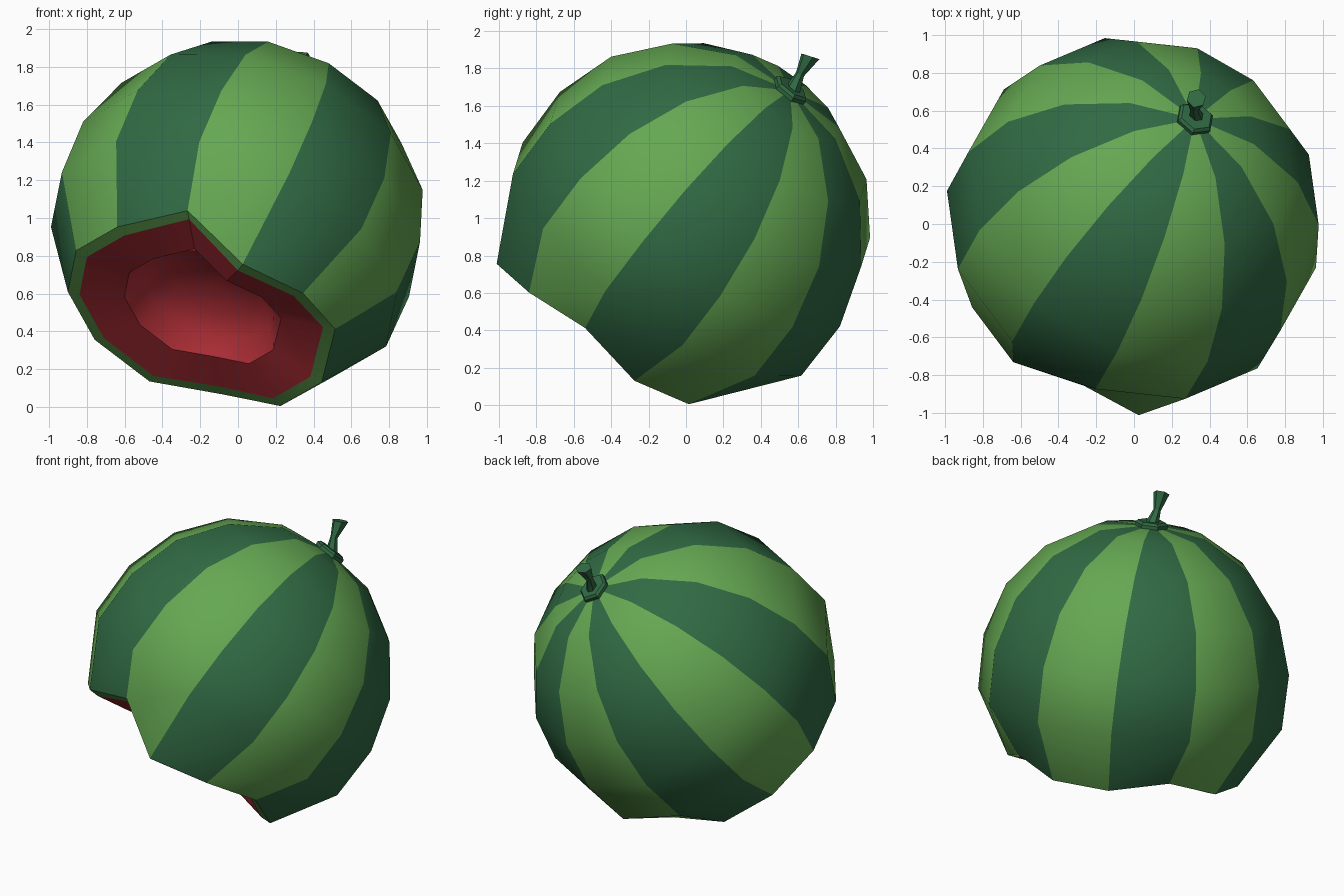
import bpy, bmesh, math
from mathutils import Vector

if "Cube" in bpy.data.objects:
    bpy.data.objects.remove(bpy.data.objects["Cube"])

CENTRE = Vector((0, 0, 0.95))
AXIS = Vector((0.33, 0.57, 0.75)).normalized()
E1 = Vector((0.645, 0.08, -0.35))
E1 = (E1 - AXIS * E1.dot(AXIS)).normalized()
E2 = AXIS.cross(E1)
N = 12
# jagged teeth of the bitten edge: axial shift per meridian
TEETH = {2: 0.08, 8: 0.117, 9: -0.089, 11: 0.085}


def material(name, rgb):
    m = bpy.data.materials.new(name)
    m.diffuse_color = (*rgb, 1)
    m.use_nodes = True
    m.node_tree.nodes["Principled BSDF"].inputs["Base Color"].default_value = m.diffuse_color
    return m


DARK = material("dark_green", (0.03, 0.145, 0.057))
LIGHT = material("light_green", (0.13, 0.39, 0.085))
RED = material("red_flesh", (0.46, 0.03, 0.04))


def ring(r, h, n=N, teeth=0.0):
    """Points of a ring around the tilted axis."""
    pts = []
    for k in range(n):
        a = 2 * math.pi * k / n
        shift = TEETH.get(k, 0) * teeth if n == N else 0
        pts.append(CENTRE + AXIS * (h + shift) + (E1 * math.cos(a) + E2 * math.sin(a)) * r)
    return pts


def loft(name, rings, mats, pick, angle):
    """Join rings (a single point makes a fan) into one surface."""
    bm = bmesh.new()
    vs = [[bm.verts.new(p) for p in pts] for pts in rings]
    for i, (a, b) in enumerate(zip(vs, vs[1:])):
        n = max(len(a), len(b))
        for k in range(n):
            j = (k + 1) % n
            if len(a) == 1:
                f = bm.faces.new((a[0], b[j], b[k]))
            elif len(b) == 1:
                f = bm.faces.new((a[k], a[j], b[0]))
            else:
                f = bm.faces.new((a[k], a[j], b[j], b[k]))
            f.material_index = pick(i, k)
            f.smooth = True
    me = bpy.data.meshes.new(name)
    bm.to_mesh(me)
    bm.free()
    for m in mats:
        me.materials.append(m)
    me.set_sharp_from_angle(angle=math.radians(angle))
    ob = bpy.data.objects.new(name, me)
    bpy.context.collection.objects.link(ob)
    return ob


# striped rind, starting with its pale cut rim
rind = [ring(0.675, -0.63, teeth=1), ring(0.742, -0.627, teeth=1),
        ring(0.98, -0.225), ring(0.985, 0.13), ring(0.88, 0.47),
        ring(0.66, 0.75), ring(0.352, 0.93), [CENTRE + AXIS * 0.975]]
loft("rind", rind, [LIGHT, DARK], lambda i, k: 0 if i == 0 else k % 2, 40)

# red flesh: nearly flat cut band around a scooped hollow
flesh = [[CENTRE - AXIS * 0.36], ring(0.25, -0.39), ring(0.37, -0.47),
         ring(0.435, -0.59, teeth=0.6), ring(0.675, -0.63, teeth=1)]
loft("flesh", flesh, [RED], lambda i, k: 0, 35)

# hexagonal collar under the stalk
collar = [ring(0.10, 0.92, 6), ring(0.105, 0.985, 6), ring(0.09, 1.0, 6), [CENTRE + AXIS * 1.0]]
loft("stem_collar", collar, [DARK], lambda i, k: 0, 25)

# short bent stalk that flares at the tip
path = [((0.33, 0.575, 1.69), 0.042, AXIS),
        ((0.32, 0.61, 1.77), 0.024, Vector((0, 0.45, 0.9))),
        ((0.33, 0.665, 1.865), 0.052, Vector((0, 0.3, 0.95)))]
stalk = []
for p, r, t in path:
    t = t.normalized()
    u = (E1 - t * E1.dot(t)).normalized()
    w = t.cross(u)
    stalk.append([Vector(p) + (u * math.cos(k * math.pi / 3) + w * math.sin(k * math.pi / 3)) * r
                  for k in range(6)])
stalk.append([Vector(path[-1][0])])
loft("stalk", stalk, [DARK], lambda i, k: 0, 25)
